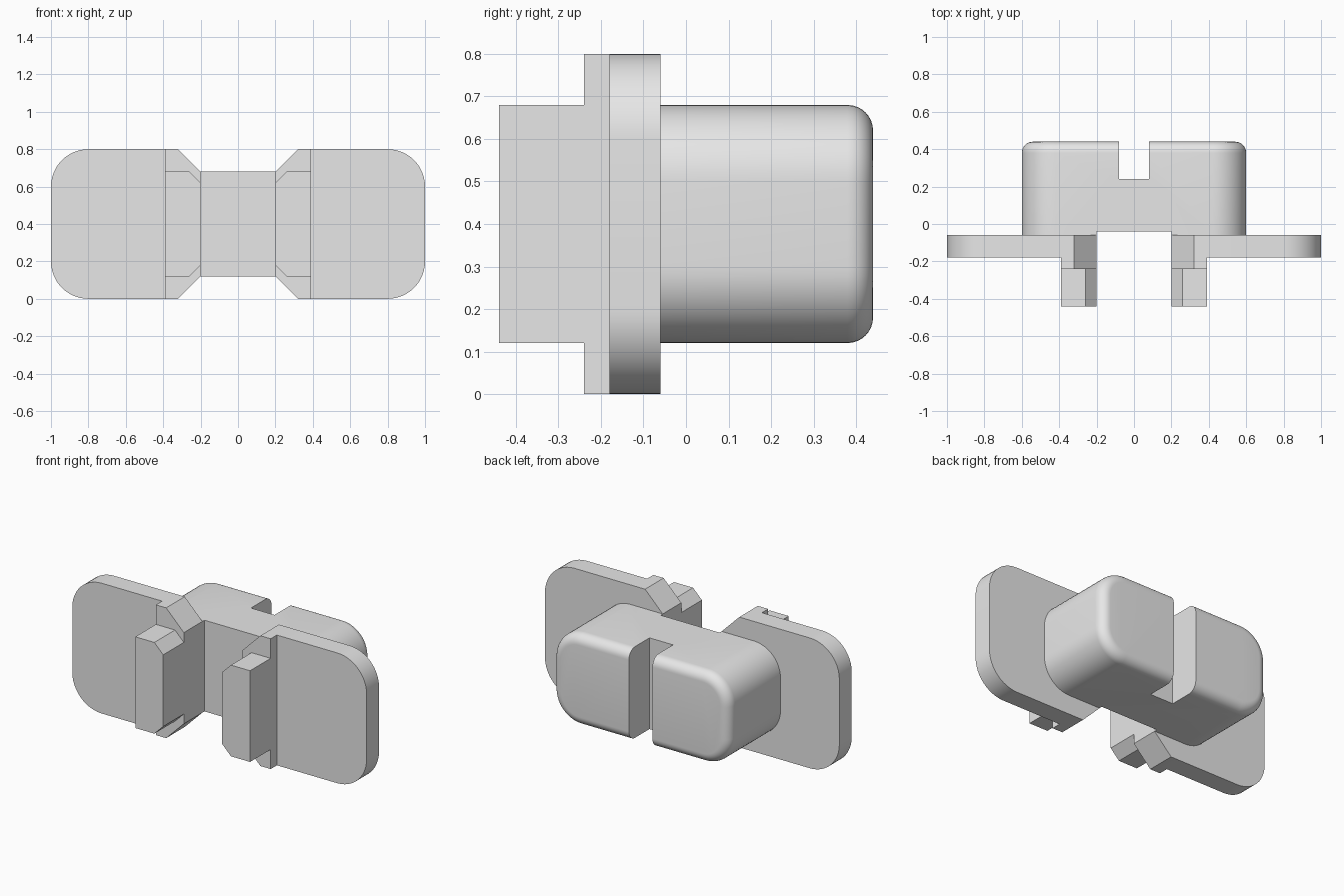
import bpy
import bmesh
from math import cos, sin, pi

cube = bpy.data.objects.get("Cube")
if cube:
    bpy.data.objects.remove(cube, do_unlink=True)

grey = bpy.data.materials.new("light_grey")
grey.use_nodes = True
grey.diffuse_color = (0.8, 0.8, 0.8, 1)
grey.node_tree.nodes["Principled BSDF"].inputs["Base Color"].default_value = (0.8, 0.8, 0.8, 1)

MID = 0.4  # height of the centre line


def arc(cx, cz, r, start, steps=12):
    """Quarter circle in the xz plane, starting at the given quadrant."""
    angles = [(start + i / steps) * pi / 2 for i in range(steps + 1)]
    return [(cx + r * cos(a), cz + r * sin(a)) for a in angles]


def rounded_rect(hx, hz, r):
    corners = [(1, 1), (-1, 1), (-1, -1), (1, -1)]
    return [p for q, (sx, sz) in enumerate(corners)
            for p in arc(sx * (hx - r), MID + sz * (hz - r), r, q)]


def loft(name, rings):
    """Closed solid through (y, outline) rings that share a point count."""
    bm = bmesh.new()
    loops = [[bm.verts.new((x, y, z)) for x, z in pts] for y, pts in rings]
    for a, b in zip(loops, loops[1:]):
        for i in range(len(a)):
            bm.faces.new((a[i - 1], a[i], b[i], b[i - 1]))
    bm.faces.new(loops[0])
    bm.faces.new(loops[-1])
    bmesh.ops.recalc_face_normals(bm, faces=bm.faces)
    mesh = bpy.data.meshes.new(name)
    bm.to_mesh(mesh)
    bm.free()
    mesh.materials.append(grey)
    obj = bpy.data.objects.new(name, mesh)
    bpy.context.collection.objects.link(obj)
    return obj


def activate(obj):
    bpy.ops.object.select_all(action='DESELECT')
    obj.select_set(True)
    bpy.context.view_layer.objects.active = obj


def smooth(obj):
    activate(obj)
    bpy.ops.object.shade_smooth_by_angle(angle=pi / 6)


def cut_box(obj, hx, y0, y1):
    """Cut a full-height channel, centred on x."""
    outline = [(-hx, -1), (hx, -1), (hx, 2), (-hx, 2)]
    cutter = loft("cutter", [(y0, outline), (y1, outline)])
    cutter.hide_render = True
    activate(obj)
    mod = obj.modifiers.new("channel", 'BOOLEAN')
    mod.operation = 'DIFFERENCE'
    mod.solver = 'EXACT'
    mod.object = cutter
    bpy.ops.object.modifier_apply(modifier=mod.name)
    bpy.data.objects.remove(cutter, do_unlink=True)


# Rear block with rounded corners and a filleted back edge
HX, HZ, R, F = 0.6, 0.28, 0.18, 0.06
Y_FRONT, Y_BACK = -0.06, 0.44
rings = [(Y_FRONT, rounded_rect(HX, HZ, R))]
for i in range(9):
    a = i / 8 * pi / 2
    d = F * (1 - cos(a))
    rings.append((Y_BACK - F + F * sin(a), rounded_rect(HX - d, HZ - d, R - d)))
block = loft("rear_block", rings)
cut_box(block, 0.08, 0.24, 0.6)       # slot in the back
cut_box(block, 0.2, -0.2, -0.04)      # shallow recess in the front
smooth(block)


# Chamfered profile on the inner side; reaches out to x1
def chamfered(x1, hz, c):
    return [(x1, MID + hz), (0.2 + c, MID + hz), (0.2, MID + hz - c),
            (0.2, MID - hz + c), (0.2 + c, MID - hz), (x1, MID - hz)]


inner = chamfered(0.8, 0.4, 0.12)[1:-1]
wing = arc(0.8, 0.6, 0.2, 0) + inner + arc(0.8, 0.2, 0.2, 3)

# Wing plates, the steps on them and the front rails, one set per side
for side, s in (("left", 1), ("right", -1)):
    for part, outline, y0, y1 in (
            ("wing_plate", wing, -0.18, -0.06),
            ("rail_step", chamfered(0.39, 0.4, 0.12), -0.24, -0.18),
            ("front_rail", chamfered(0.39, 0.28, 0.06), -0.44, -0.24)):
        pts = [(s * x, z) for x, z in outline]
        smooth(loft(f"{side}_{part}", [(y0, pts), (y1, pts)]))
